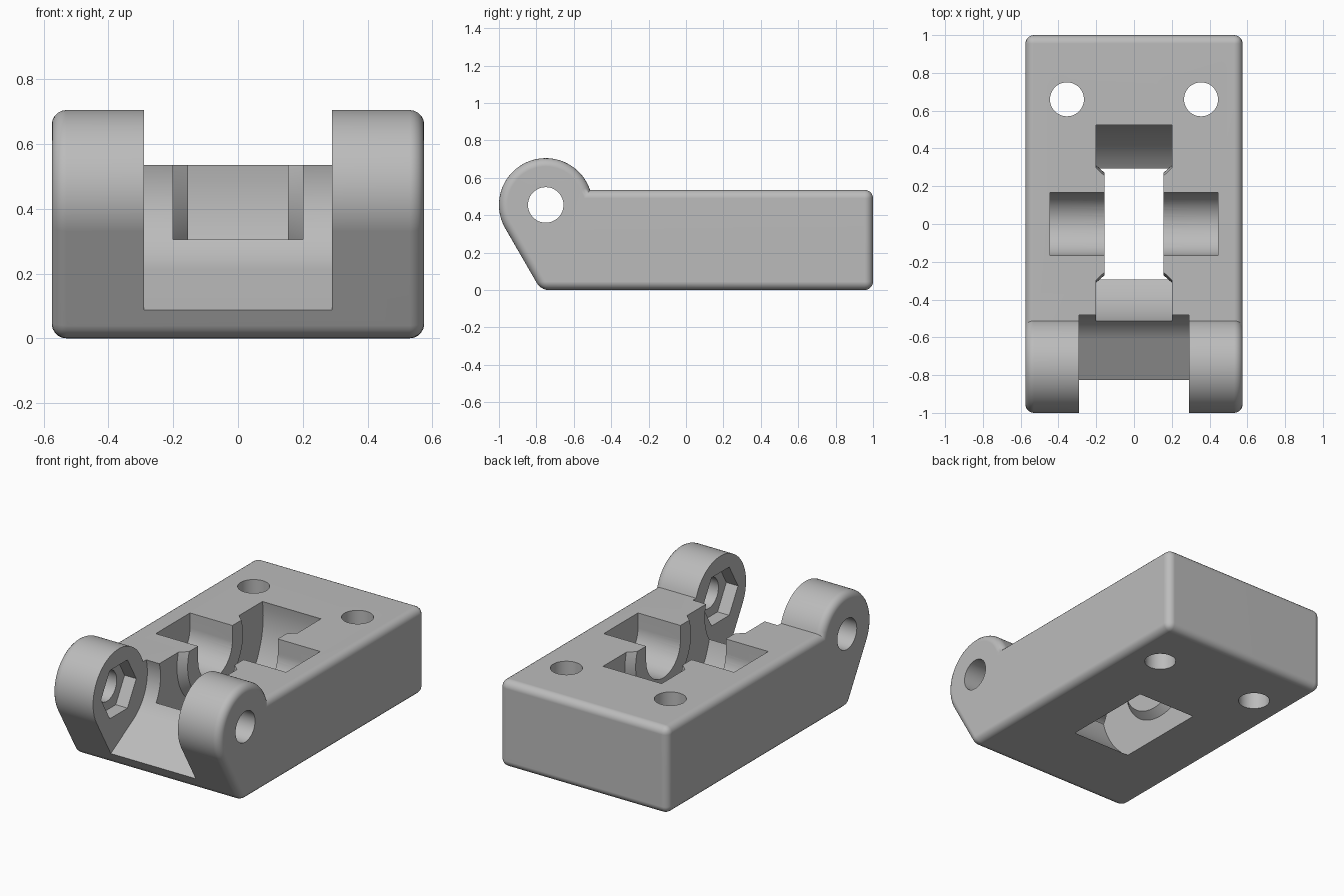
import bpy, bmesh
from math import radians, cos, sin, pi
from mathutils import Vector

if "Cube" in bpy.data.objects:
    bpy.data.objects.remove(bpy.data.objects["Cube"])

W = 0.575                  # half width
TOP = 0.535                # height of the block
PIN_Y, PIN_Z = -0.75, 0.455  # hinge axis
AXLE_Z = 0.443             # wheel axis height

grey = bpy.data.materials.new("plain_grey")
grey.use_nodes = True
grey.diffuse_color = (0.5, 0.5, 0.5, 1)
grey.node_tree.nodes["Principled BSDF"].inputs["Base Color"].default_value = (0.5, 0.5, 0.5, 1)


def finish(name, bm):
    bmesh.ops.recalc_face_normals(bm, faces=bm.faces)
    mesh = bpy.data.meshes.new(name)
    bm.to_mesh(mesh)
    bm.free()
    obj = bpy.data.objects.new(name, mesh)
    bpy.context.collection.objects.link(obj)
    mesh.materials.append(grey)
    return obj


def arc(cy, cz, r, a0, a1, n):
    steps = [radians(a0 + (a1 - a0) * i / n) for i in range(n + 1)]
    return [(cy + r * cos(a), cz + r * sin(a)) for a in steps]


def prism(name, points, x0, x1):
    """Extrude a (y, z) outline along x."""
    bm = bmesh.new()
    face = bm.faces.new([bm.verts.new((x0, y, z)) for y, z in points])
    ext = bmesh.ops.extrude_face_region(bm, geom=[face])["geom"]
    bmesh.ops.translate(bm, vec=(x1 - x0, 0, 0),
                        verts=[v for v in ext if isinstance(v, bmesh.types.BMVert)])
    return finish(name, bm)


def apply(obj, mod):
    bpy.ops.object.select_all(action="DESELECT")
    bpy.context.view_layer.objects.active = obj
    obj.select_set(True)
    bpy.ops.object.modifier_apply(modifier=mod.name)


def cut(obj, cutter):
    cutter.hide_render = True
    mod = obj.modifiers.new("cut", "BOOLEAN")
    mod.operation = "DIFFERENCE"
    mod.solver = "EXACT"
    mod.object = cutter
    apply(obj, mod)
    bpy.data.objects.remove(cutter)


# Block with hinge knuckle, as one side outline
rise = TOP - PIN_Z
join = (0.25 ** 2 - rise ** 2) ** 0.5
join_angle = 180 / pi * Vector((1, 0)).angle(Vector((join, rise)))
knuckle = arc(PIN_Y, PIN_Z, 0.25, join_angle, 210, 48)
foot_y = knuckle[-1][0] + knuckle[-1][1] / 3 ** 0.5
body = prism("hinge_block", knuckle + [(foot_y, 0), (1, 0), (1, TOP)], -W, W)

# Round the outer edges, leaving the knuckle crease sharp
bm = bmesh.new()
bm.from_mesh(body.data)
weight = bm.edges.layers.float.new("bevel_weight_edge")
for e in bm.edges:
    a, b = e.verts
    side = abs(a.co.x - b.co.x) < 0.001
    corner = a.co.y > 0.9 or a.co.z < 0.001
    e[weight] = 1 if side or corner else 0
bm.to_mesh(body.data)
bm.free()
bevel = body.modifiers.new("round", "BEVEL")
bevel.limit_method = "WEIGHT"
bevel.width = 0.045
bevel.segments = 5
bevel.use_clamp_overlap = False
apply(body, bevel)

# Gap between the knuckles: round back, then a sloping floor
gap = arc(PIN_Y, PIN_Z, 0.28, 90, -60, 40)
y, z = gap[-1]
gap += [(y - 0.7, z - 0.7 / 3 ** 0.5), (y - 0.7, PIN_Z + 0.28)]
cut(body, prism("gap_cutter", gap, -0.29, 0.29))

# Hinge pin hole and a hexagonal nut recess in each knuckle
cut(body, prism("pin_cutter", arc(PIN_Y, PIN_Z, 0.095, 0, 352.5, 47), -1, 1))
cut(body, prism("nut_cutter", arc(PIN_Y, PIN_Z, 0.172, 0, 300, 5), -0.37, 0.37))

# Wheel pocket, leaving a coned boss on each side
half = [(0.155, 0), (0.155, 0.27), (0.2, 0.31), (0.2, 0.532)]
outline = half + [(-x, r) for x, r in reversed(half)]
bm = bmesh.new()
verts = [bm.verts.new((x, r, AXLE_Z)) for x, r in outline]
edges = [bm.edges.new(pair) for pair in zip(verts, verts[1:])]
bmesh.ops.spin(bm, geom=verts + edges, cent=(0, 0, AXLE_Z), axis=(1, 0, 0),
               angle=2 * pi, steps=80)
bmesh.ops.remove_doubles(bm, verts=bm.verts, dist=0.0005)
cut(body, finish("wheel_cutter", bm))

# Axle trough, open at the top
trough = arc(0, AXLE_Z, 0.167, 180, 360, 28) + [(0.167, 0.8), (-0.167, 0.8)]
cut(body, prism("axle_cutter", trough, -0.445, 0.445))

# Two upright bolt holes
for s in (-1, 1):
    bm = bmesh.new()
    bmesh.ops.create_cone(bm, cap_ends=True, segments=48, radius1=0.09, radius2=0.09, depth=3)
    bmesh.ops.translate(bm, vec=(s * 0.355, 0.66, 0), verts=bm.verts)
    cut(body, finish("bolt_cutter", bm))

# Smooth curves, crisp edges
bpy.context.view_layer.objects.active = body
body.select_set(True)
bpy.ops.object.shade_smooth_by_angle(angle=radians(30))
normals = body.modifiers.new("even_normals", "WEIGHTED_NORMAL")
normals.keep_sharp = True
